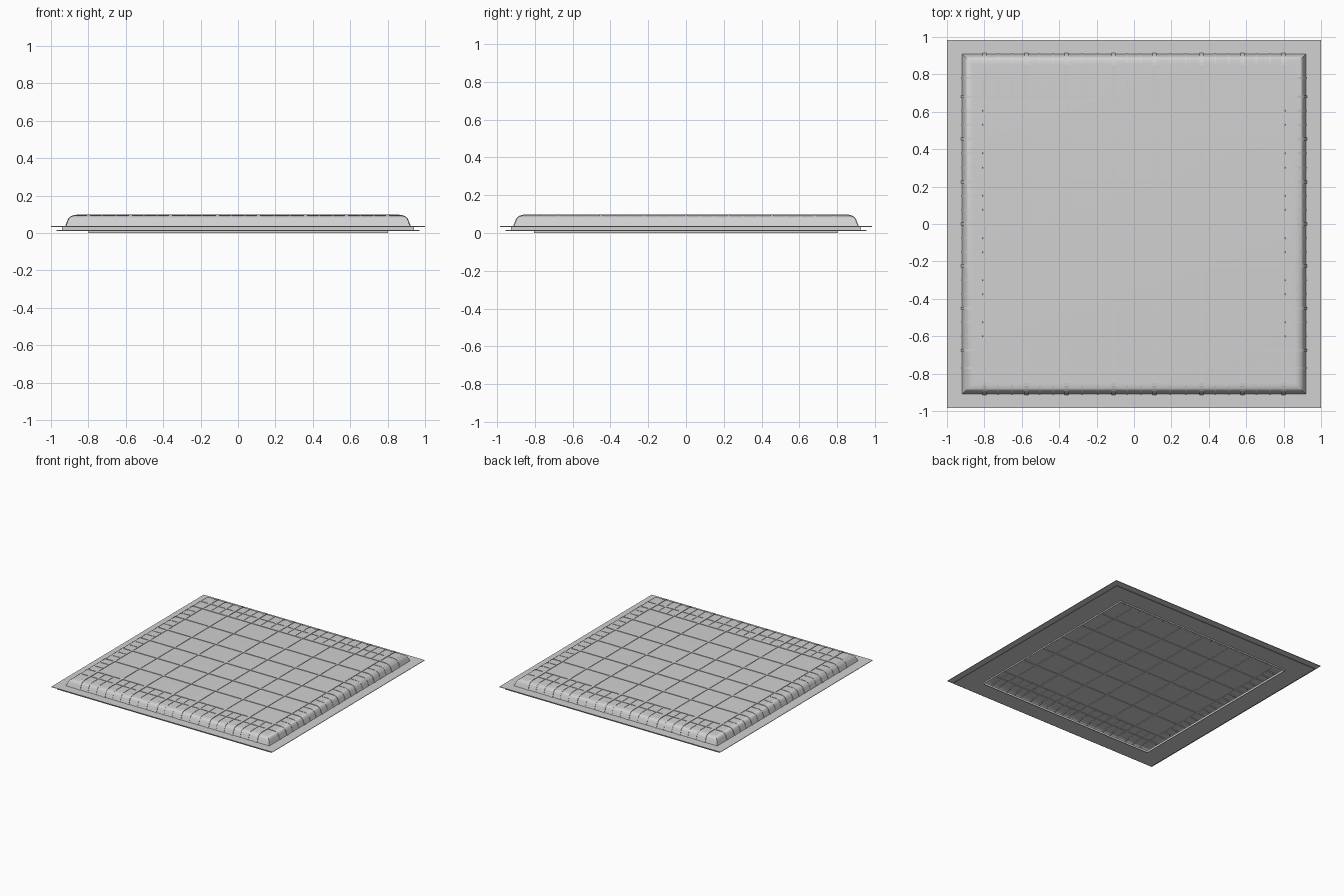
import bpy, bmesh
from mathutils import Vector

cube = bpy.data.objects.get("Cube")
if cube:
    bpy.data.objects.remove(cube, do_unlink=True)

GREY = (0.64, 0.64, 0.64, 1)
grey = bpy.data.materials.new("light grey")
grey.use_nodes = True
grey.diffuse_color = GREY
grey.node_tree.nodes["Principled BSDF"].inputs["Base Color"].default_value = GREY


def finish(name, bm, smooth=False):
    bmesh.ops.recalc_face_normals(bm, faces=bm.faces)
    mesh = bpy.data.meshes.new(name)
    bm.to_mesh(mesh)
    bm.free()
    mesh.materials.append(grey)
    ob = bpy.data.objects.new(name, mesh)
    bpy.context.collection.objects.link(ob)
    if smooth:
        bpy.ops.object.select_all(action='DESELECT')
        ob.select_set(True)
        bpy.context.view_layer.objects.active = ob
        bpy.ops.object.shade_smooth_by_angle(angle=0.6)


def skin(bm, rings):
    """Join equal rings of points into a closed solid."""
    loops = [[bm.verts.new(p) for p in ring] for ring in rings]
    n = len(loops[0])
    for a, b in zip(loops, loops[1:]):
        for i in range(n):
            j = (i + 1) % n
            bm.faces.new((a[i], a[j], b[j], b[i]))
    bm.faces.new(loops[0])
    bm.faces.new(loops[-1])


# Rounded edge of the padded top: inset from the outline, height
EDGE = [(0, .037), (.007, .055), (.013, .072), (.02, .082),
        (.03, .089), (.044, .093), (.06, .094)]
HX, HY = .92, .91
THICK = .006

# Panel body: hollow shell with a thin lip, a lower sheet and a flange
steps = [(HX - THICK - d, HY - THICK - d, z - THICK) for d, z in reversed(EDGE)]
steps += [(HX - THICK, HY - THICK, .017), (.8, .8, .017), (.8, .8, 0),
          (.803, .803, 0), (.803, .803, .011),
          (.97, .955, .011), (.97, .955, .015), (.94, .925, .015),
          (.94, .925, .033), (1, .985, .033), (1, .985, .037)]
steps += [(HX - d, HY - d, z) for d, z in EDGE]
bm = bmesh.new()
skin(bm, [[(-x, -y, z), (x, -y, z), (x, y, z), (-x, y, z)] for x, y, z in steps])
finish("padded_panel", bm, True)


def rib(bm, along, pos, width, lift, inner=None):
    """Raised seam through the padded top; inner limits it to the two edge strips."""
    half = HX if along == 'x' else HY
    rise = [(half - d + lift * (1 - d / .06), z + lift * d / .06) for d, z in EDGE]
    if inner is None:
        paths = [[(-s, z) for s, z in rise] + [(s, z) for s, z in reversed(rise)]]
    else:
        one = rise + [(inner, rise[-1][1])]
        paths = [one, [(-s, z) for s, z in one]]
    for path in paths:
        rings = []
        for s, z in path:
            # the lower corners pass through the shell to show underneath
            si = s - .014 if s > 0 else s + .014
            zi = max(z - .014, .034)
            ring = []
            for w, a, h in ((-1, si, zi), (1, si, zi), (1, s, z), (-1, s, z)):
                c = pos + w * width / 2
                ring.append(Vector((a, c, h)) if along == 'x' else Vector((c, a, h)))
            rings.append(ring)
        skin(bm, rings)


def thirds(lines):
    """Positions dividing each gap between lines into three."""
    return [a + (b - a) * k / 3 for a, b in zip(lines, lines[1:]) for k in (1, 2)]


rows = [-.675, -.45, -.225, 0, .225, .455, .68]
columns = [-.8, -.575, -.36, -.11, .11, .36, .58, .8]

# Long seams across the full width
bm = bmesh.new()
for y in rows:
    rib(bm, 'x', y, .015, .004)
finish("cross_seams", bm)

# Seams running front to back, broader over the edge strips
bm = bmesh.new()
for x in columns:
    rib(bm, 'y', x, .012, .0035)
    rib(bm, 'y', x, .022, .0045, .68)
finish("long_seams", bm)

# Fine stitching dividing the edge strips
bm = bmesh.new()
for x in thirds(columns):
    rib(bm, 'y', x, .008, .0025, .68)
for y in thirds(rows):
    rib(bm, 'x', y, .008, .0025, .81)
for y in (-.77, .78):
    rib(bm, 'x', y, .01, .003)
finish("edge_stitching", bm)
